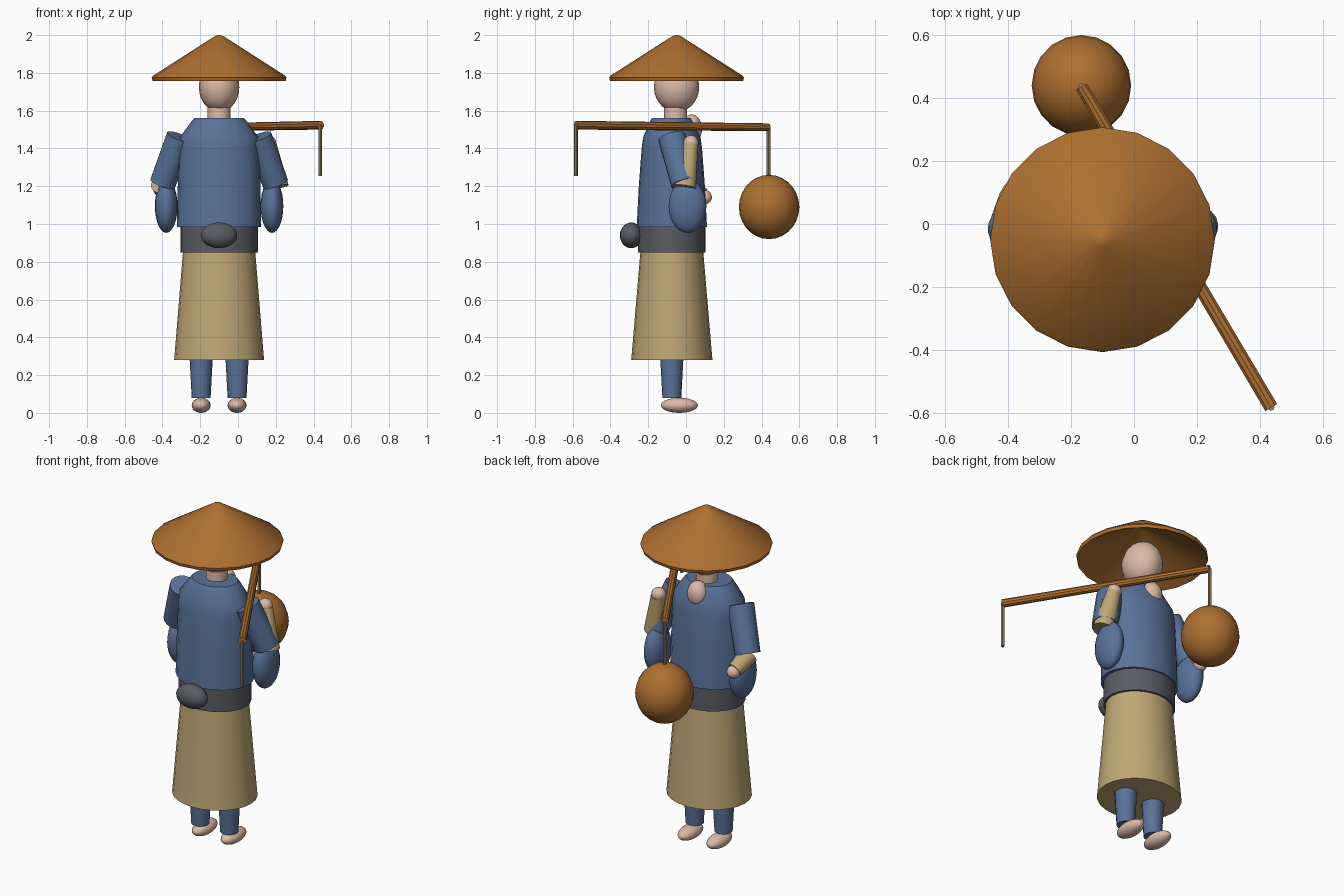
import bpy, bmesh, math
from mathutils import Vector, Matrix

if "Cube" in bpy.data.objects:
    bpy.data.objects.remove(bpy.data.objects["Cube"], do_unlink=True)

CX = -0.1      # body centre line
BY = -0.075    # body centre, front to back
HY = -0.05     # head centre, front to back
parts = []


def material(name, r, g, b):
    m = bpy.data.materials.new(name)
    m.use_nodes = True
    m.diffuse_color = (r, g, b, 1)
    m.node_tree.nodes["Principled BSDF"].inputs["Base Color"].default_value = (r, g, b, 1)
    return m


straw = material("brown straw", 0.42, 0.16, 0.03)
blue = material("indigo cloth", 0.10, 0.17, 0.32)
tan = material("tan cloth", 0.52, 0.39, 0.18)
skin = material("skin", 0.72, 0.49, 0.38)
grey = material("grey sash", 0.10, 0.107, 0.125)
cord = material("cord", 0.36, 0.26, 0.15)


def finish(name, bm, mat):
    bmesh.ops.recalc_face_normals(bm, faces=bm.faces)
    mesh = bpy.data.meshes.new(name)
    bm.to_mesh(mesh)
    bm.free()
    mesh.materials.append(mat)
    obj = bpy.data.objects.new(name, mesh)
    bpy.context.collection.objects.link(obj)
    parts.append(obj)
    return obj


def loft(name, rings, mat, x=CX, y=BY, segs=24, closed=False):
    """Stack of ellipses (z, rx, ry); ends are capped, or joined when closed."""
    bm = bmesh.new()
    loops = []
    for z, rx, ry in rings:
        loops.append([bm.verts.new((x + rx * math.cos(math.tau * i / segs),
                                    y + ry * math.sin(math.tau * i / segs), z))
                      for i in range(segs)])
    for a, b in zip(loops, loops[1:]):
        for i in range(segs):
            j = (i + 1) % segs
            bm.faces.new((a[i], a[j], b[j], b[i]))
    bm.faces.new(loops[0])
    bm.faces.new(loops[-1])
    return finish(name, bm, mat)


def ball(name, centre, radii, mat):
    bm = bmesh.new()
    bmesh.ops.create_uvsphere(bm, u_segments=20, v_segments=14, radius=1)
    bm.transform(Matrix.Translation(centre) @ Matrix.Diagonal((*radii, 1)))
    return finish(name, bm, mat)


def rod(name, start, end, r1, r2, mat, segs=16):
    """Tapered cylinder from start to end."""
    a, b = Vector(start), Vector(end)
    bm = bmesh.new()
    bmesh.ops.create_cone(bm, cap_ends=True, segments=segs, radius1=r1,
                          radius2=r2, depth=(b - a).length)
    turn = (b - a).to_track_quat('Z', 'Y').to_matrix().to_4x4()
    bm.transform(Matrix.Translation((a + b) / 2) @ turn)
    return finish(name, bm, mat)


# Hat: outer cone, short rim and hollow inner cone in one shell
hat = [(2.0, 0.008), (1.993, 0.025), (1.785, 0.35), (1.775, 0.357),
       (1.757, 0.352), (1.765, 0.335), (1.95, 0.02)]
loft("conical_hat", [(z, r, r) for z, r in hat], straw, y=HY, segs=20)

# Head, neck and open chest
ball("head", (CX, HY, 1.725), (0.107, 0.12, 0.132), skin)
rod("neck", (CX, HY - 0.005, 1.48), (CX, HY - 0.005, 1.64), 0.062, 0.06, skin)
ball("bare_chest", (CX, 0.03, 1.505), (0.06, 0.055, 0.075), skin)

# Clothing
loft("jacket", [(0.985, 0.223, 0.186), (1.2, 0.219, 0.175), (1.40, 0.213, 0.16),
                (1.46, 0.208, 0.152), (1.545, 0.145, 0.115), (1.56, 0.132, 0.105)], blue)
loft("sash", [(0.85, 0.205, 0.178), (1.0, 0.205, 0.178)], grey)
loft("skirt", [(0.28, 0.238, 0.215), (0.87, 0.19, 0.165)], tan)
ball("sash_knot", (CX, -0.29, 0.94), (0.096, 0.06, 0.068), grey)

# Legs, feet and wide sleeves, mirrored about the body
for side, s in (("left", 1), ("right", -1)):
    x = CX + s * 0.095
    rod(side + "_leg", (x, BY, 0.08), (x, BY, 0.34), 0.05, 0.064, blue)
    ball(side + "_foot", (x, -0.035, 0.04), (0.05, 0.098, 0.04), skin)
    rod(side + "_upper_sleeve", (CX + s * 0.207, BY, 1.46),
        (CX + s * 0.299, -0.01, 1.213), 0.074, 0.07, blue)
    ball(side + "_hanging_sleeve", (CX + s * 0.28, 0.008, 1.095),
         (0.06, 0.1, 0.142), blue)

# Left forearm raised to the pole, right forearm held forward
rod("left_forearm", (0.207, -0.008, 1.195), (0.165, 0.025, 1.42), 0.062, 0.04, tan)
ball("left_hand", (0.162, 0.026, 1.43), (0.04, 0.04, 0.04), skin)
rod("right_forearm", (-0.41, -0.01, 1.21), (-0.385, 0.09, 1.15), 0.052, 0.042, tan)
ball("right_hand", (-0.383, 0.1, 1.142), (0.037, 0.037, 0.037), skin)

# Carrying pole with cords and one round load
front, back = (0.436, -0.583, 1.523), (-0.167, 0.437, 1.512)
rod("carrying_pole", front, back, 0.023, 0.021, straw, segs=10)
for label, (x, y, z) in (("front", front), ("back", back)):
    rod(label + "_cord", (x, y, 1.255), (x, y, z), 0.01, 0.01, cord, segs=8)
ball("round_load", (back[0], 0.44, 1.09), (0.158, 0.16, 0.17), straw)

# Smooth shading with sharp rims
bpy.ops.object.select_all(action='DESELECT')
for obj in parts:
    obj.select_set(True)
bpy.context.view_layer.objects.active = parts[0]
bpy.ops.object.shade_smooth_by_angle(angle=math.radians(35))
